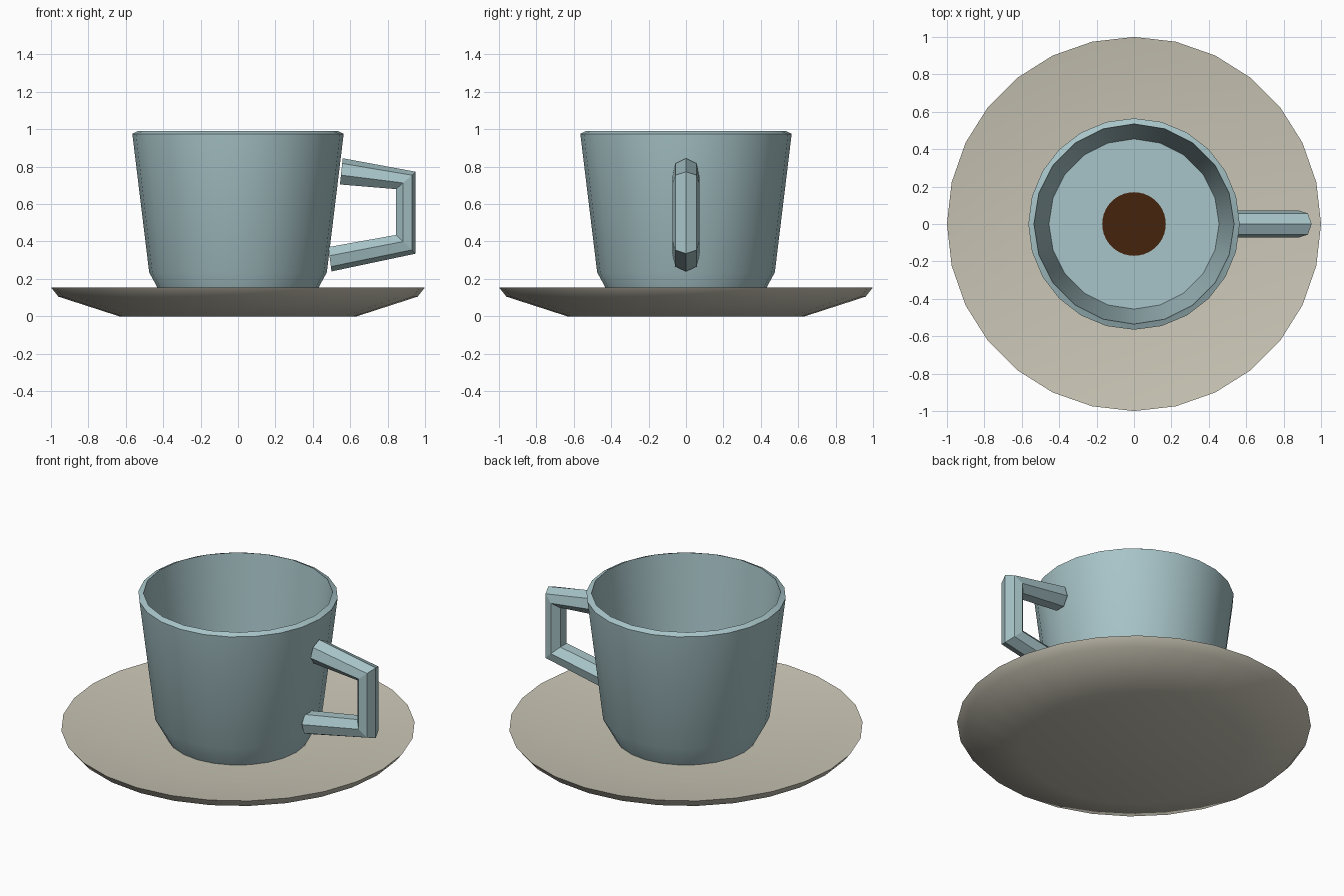
import bpy, bmesh, math
from mathutils import Vector

if "Cube" in bpy.data.objects:
    bpy.data.objects.remove(bpy.data.objects["Cube"])


def material(name, rgb):
    m = bpy.data.materials.new(name)
    m.diffuse_color = (*rgb, 1)
    m.use_nodes = True
    m.node_tree.nodes["Principled BSDF"].inputs["Base Color"].default_value = m.diffuse_color
    return m


BLUE = material("pale_blue_ceramic", (0.39, 0.555, 0.58))
BEIGE = material("warm_grey_ceramic", (0.59, 0.56, 0.465))
BROWN = material("coffee_brown", (0.062, 0.017, 0.004))


def finish(name, bm, mat, smooth=None):
    bmesh.ops.recalc_face_normals(bm, faces=bm.faces)
    me = bpy.data.meshes.new(name)
    bm.to_mesh(me)
    bm.free()
    me.materials.append(mat)
    ob = bpy.data.objects.new(name, me)
    bpy.context.collection.objects.link(ob)
    if smooth:
        bpy.ops.object.select_all(action='DESELECT')
        ob.select_set(True)
        bpy.context.view_layer.objects.active = ob
        bpy.ops.object.shade_smooth_by_angle(angle=math.radians(smooth))
    return ob


def ring(bm, r, z, n):
    return [bm.verts.new((r * math.cos(math.tau * i / n), r * math.sin(math.tau * i / n), z))
            for i in range(n)]


def bridge(bm, a, b):
    n = len(a)
    for i in range(n):
        bm.faces.new((a[i], a[(i + 1) % n], b[(i + 1) % n], b[i]))


def loft(bm, profile, n):
    rings = [ring(bm, r, z, n) for r, z in profile]
    for a, b in zip(rings, rings[1:]):
        bridge(bm, a, b)
    return rings


# saucer: 28-sided shallow dish
bm = bmesh.new()
rs = loft(bm, [(0.635, 0), (0.96, 0.105), (1.0, 0.155), (0.62, 0.1)], 28)
bm.faces.new(rs[0])
bm.faces.new(rs[-1])
finish("saucer", bm, BEIGE, 40)

# cup: 24-sided outside, 20-sided inside, joined by a sloping rim
bm = bmesh.new()
outer = loft(bm, [(0.38, 0.06), (0.475, 0.235), (0.565, 0.975)], 24)
inner = loft(bm, [(0.535, 0.99), (0.455, 0.28)], 20)
bm.faces.new(outer[0])
bm.faces.new(inner[-1])
a, b = outer[-1], inner[0]
na, nb = len(a), len(b)
i = j = 0
while i < na or j < nb:
    if (i + 1) / na <= (j + 1) / nb:
        bm.faces.new((a[i % na], a[(i + 1) % na], b[j % nb]))
        i += 1
    else:
        bm.faces.new((a[i % na], b[(j + 1) % nb], b[j % nb]))
        j += 1
finish("cup", bm, BLUE, 30)

# coffee remnant on the cup floor
bm = bmesh.new()
bm.faces.new(ring(bm, 0.17, 0.284, 40))
finish("coffee", bm, BROWN)

# handle: seven-sided tube, each section given by its outer and inner point (x, z)
sections = [((0.56, 0.845), (0.545, 0.705)), ((0.95, 0.773), (0.845, 0.68)),
            ((0.95, 0.335), (0.845, 0.435)), ((0.5, 0.24), (0.483, 0.37))]
bm = bmesh.new()
rings = []
for o, p in sections:
    o, p = Vector((o[0], 0, o[1])), Vector((p[0], 0, p[1]))
    axis = (o - p) / 1.9
    centre = o - axis
    rings.append([bm.verts.new(centre + axis * math.cos(t) + Vector((0, 0.073 * math.sin(t), 0)))
                  for t in (math.tau * k / 7 for k in range(7))])
for a, b in zip(rings, rings[1:]):
    bridge(bm, a, b)
bm.faces.new(rings[0])
bm.faces.new(rings[-1])
finish("handle", bm, BLUE)
